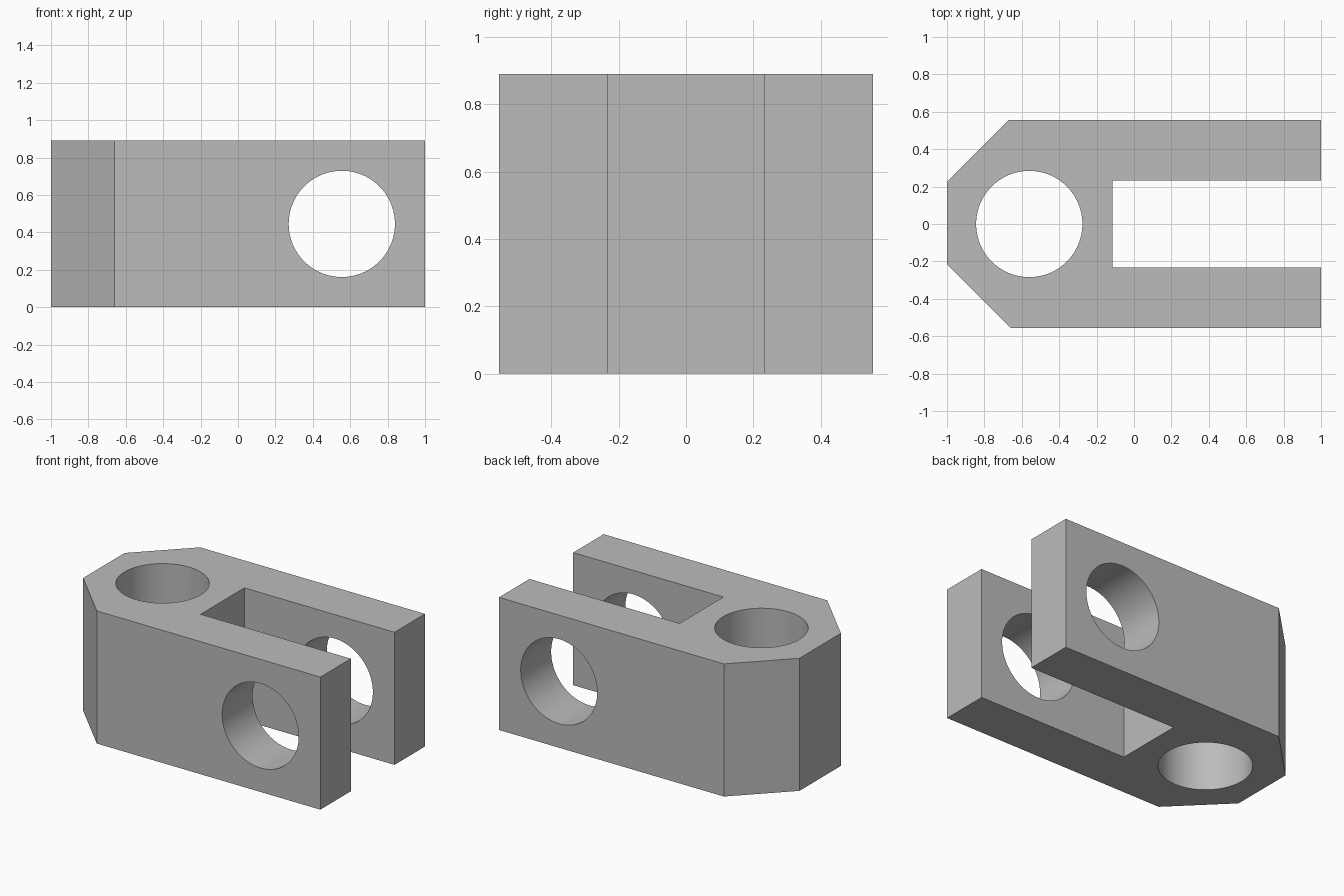
import bpy, bmesh
from math import pi, radians

cube = bpy.data.objects.get("Cube")
if cube:
    bpy.data.objects.remove(cube, do_unlink=True)

HEIGHT = 0.89
HALF_WIDTH = 0.555
HOLE_RADIUS = 0.284

grey = bpy.data.materials.new("plain grey")
grey.use_nodes = True
colour = (0.5, 0.5, 0.5, 1)
grey.diffuse_color = colour
grey.node_tree.nodes["Principled BSDF"].inputs["Base Color"].default_value = colour

# Fork body: chamfered closed end at -x, open slot at +x, extruded upwards
outline = [(-1, 0.225), (-1, -0.215), (-0.66, -HALF_WIDTH), (1, -HALF_WIDTH),
           (1, -0.232), (-0.115, -0.232), (-0.115, 0.232), (1, 0.232),
           (1, HALF_WIDTH), (-0.67, HALF_WIDTH)]
bm = bmesh.new()
base = bm.faces.new([bm.verts.new((x, y, 0)) for x, y in outline])
extruded = bmesh.ops.extrude_face_region(bm, geom=[base])["geom"]
top = [v for v in extruded if isinstance(v, bmesh.types.BMVert)]
bmesh.ops.translate(bm, verts=top, vec=(0, 0, HEIGHT))
bmesh.ops.recalc_face_normals(bm, faces=bm.faces)
mesh = bpy.data.meshes.new("clevis_body")
bm.to_mesh(mesh)
bm.free()
mesh.materials.append(grey)
body = bpy.data.objects.new("clevis_body", mesh)
bpy.context.collection.objects.link(body)


def bore(name, location, rotation):
    """Cut a round through hole in the body."""
    bpy.ops.mesh.primitive_cylinder_add(vertices=96, radius=HOLE_RADIUS, depth=2,
                                        location=location, rotation=rotation)
    cutter = bpy.context.object
    cutter.name = name
    cutter.hide_render = True
    cutter.data.materials.append(grey)
    bpy.ops.object.select_all(action="DESELECT")
    body.select_set(True)
    bpy.context.view_layer.objects.active = body
    cut = body.modifiers.new(name, "BOOLEAN")
    cut.operation = "DIFFERENCE"
    cut.solver = "EXACT"
    cut.object = cutter
    bpy.ops.object.modifier_apply(modifier=cut.name)
    bpy.data.objects.remove(cutter, do_unlink=True)


# Threaded-rod hole through the closed end, pin hole through both prongs
bore("vertical_hole", (-0.56, 0, HEIGHT / 2), (0, 0, 0))
bore("pin_hole", (0.555, 0, HEIGHT / 2), (pi / 2, 0, 0))

# Smooth bores, crisp edges
bpy.ops.object.shade_smooth_by_angle(angle=radians(30))
